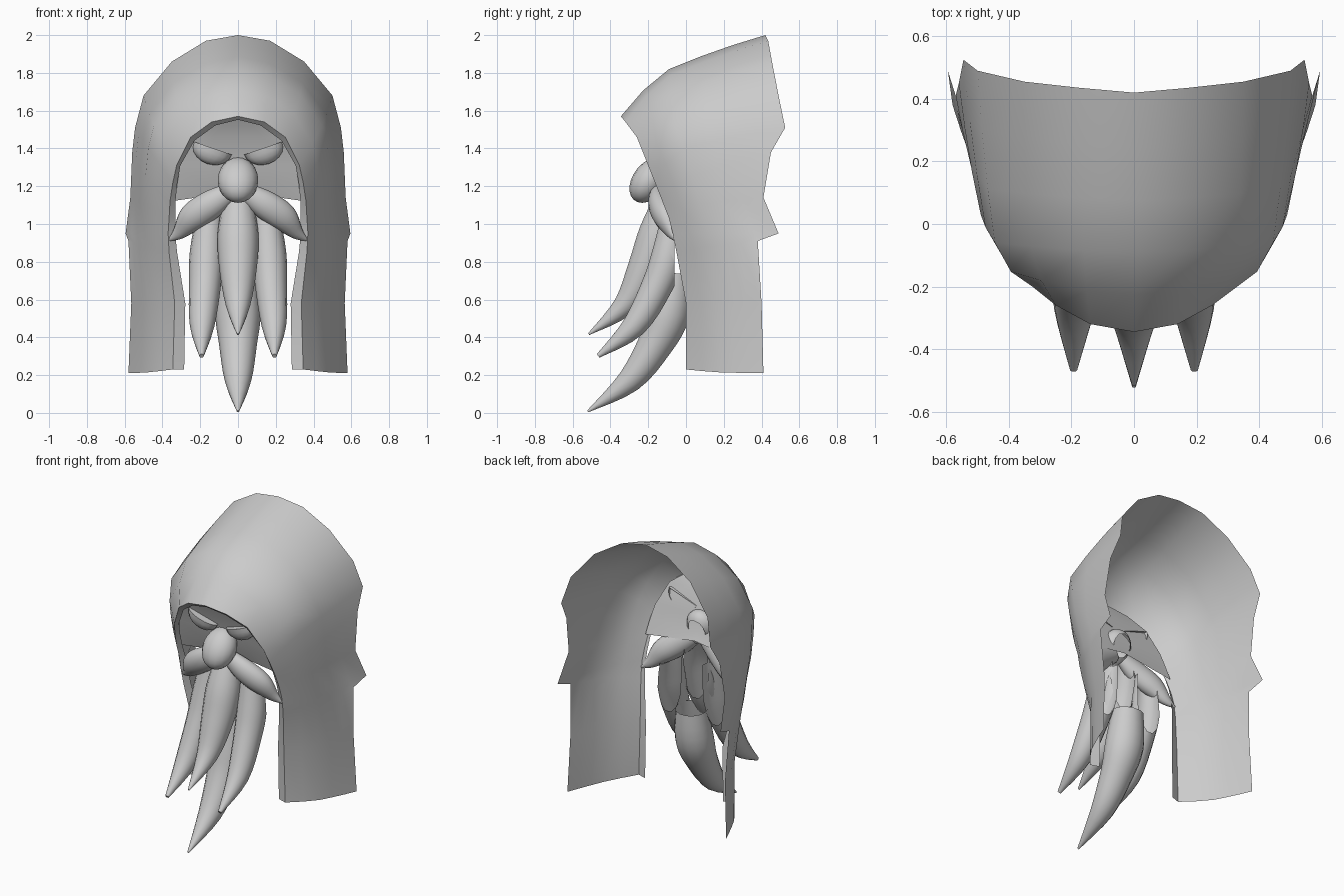
import bpy, bmesh, math
from mathutils import Vector

if "Cube" in bpy.data.objects:
    bpy.data.objects.remove(bpy.data.objects["Cube"])

grey = bpy.data.materials.new("grey")
grey.diffuse_color = (0.6, 0.6, 0.6, 1)
grey.use_nodes = True
grey.node_tree.nodes["Principled BSDF"].inputs["Base Color"].default_value = grey.diffuse_color


def finish(name, bm, angle=45):
    bmesh.ops.remove_doubles(bm, verts=bm.verts, dist=0.0005)
    mesh = bpy.data.meshes.new(name)
    bm.to_mesh(mesh)
    bm.free()
    ob = bpy.data.objects.new(name, mesh)
    bpy.context.collection.objects.link(ob)
    mesh.materials.append(grey)
    bpy.ops.object.select_all(action='DESELECT')
    ob.select_set(True)
    bpy.context.view_layer.objects.active = ob
    bpy.ops.object.shade_smooth_by_angle(angle=math.radians(angle))
    return ob


def skin(bm, rows, closed=False):
    """Join rows of points with quads."""
    vs = [[bm.verts.new(p) for p in r] for r in rows]
    n = len(rows[0])
    for a, b in zip(vs, vs[1:]):
        for i in range(n if closed else n - 1):
            j = (i + 1) % n
            bm.faces.new((a[i], b[i], b[j], a[j]))
    return vs


def cut(bm, co, no):
    """Remove everything in front of a plane."""
    bmesh.ops.bisect_plane(bm, geom=bm.verts[:] + bm.edges[:] + bm.faces[:],
                           plane_co=co, plane_no=no, clear_outer=True)


def both_sides(row):
    """Mirror a half arch (crown to hem) into a full one."""
    return [Vector((-p[0], p[1], p[2])) for p in row[:0:-1]] + [Vector(p) for p in row]


# Hood: three arches from crown to hem, swept from front rim to open back
front = [(0, -.345, 1.57), (.14, -.32, 1.54), (.25, -.26, 1.46), (.325, -.2, 1.31),
         (.345, -.165, 1.22), (.36, -.125, 1.12), (.365, -.09, 1.03), (.37, -.07, .95),
         (.365, -.05, .85), (.335, 0, .58), (.345, 0, .23)]
middle = [(0, -.09, 1.82), (.16, -.085, 1.785), (.33, -.07, 1.685), (.445, -.06, 1.52),
          (.475, -.01, 1.40), (.49, .03, 1.25), (.49, .07, 1.10), (.495, .12, .95),
          (.49, .13, .88), (.465, .16, .58), (.475, .175, .215)]
back = [(0, .42, 2), (.17, .435, 1.97), (.35, .455, 1.86), (.5, .49, 1.68),
        (.545, .525, 1.51), (.56, .45, 1.38), (.57, .41, 1.14), (.595, .49, .95),
        (.58, .38, .91), (.565, .40, .58), (.58, .41, .21)]
F, M, B = both_sides(front), both_sides(middle), both_sides(back)
k = 0.4
rows = []
for t in (0, .2, .4, .6, .8, 1):
    wf = (t - k) * (t - 1) / k
    wm = t * (t - 1) / (k * (k - 1))
    wb = t * (t - k) / (1 - k)
    lin = max(0, (t - k) / (1 - k))
    ease = .75 if t > k else 0          # flatter toward the back
    rows.append([(f * wf + m * wm + b * wb) * (1 - ease) + m.lerp(b, lin) * ease
                 for f, m, b in zip(F, M, B)])
bm = bmesh.new()
skin(bm, rows)
finish("hood", bm, 60)

# Narrow lip folded in behind the front rim, wider toward the hem
lip = []
for x, y, z in front:
    w = .02 + .04 * min(1, max(0, (1.3 - z) / .8))
    lip.append((max(0, x - w), y + .02, z - (.018 if z > 1.4 else 0)))
bm = bmesh.new()
skin(bm, [both_sides(lip), F])
finish("hood_lip", bm, 30)

# Face panel filling the upper part of the opening
bm = bmesh.new()
skin(bm, [[(x * u, y * .72, z + (.05 * (1 - abs(u)) if z < 1.15 else 0))
           for u in (-1, -.5, 0, .5, 1)] for x, y, z in front[:6]])
finish("face_panel", bm)


def spline(pts, steps=4):
    """Smooth points of any dimension."""
    out = []
    P = [pts[0]] + list(pts) + [pts[-1]]
    for i in range(1, len(P) - 2):
        for s in range(steps):
            t = s / steps
            out.append([.5 * (2 * b + (c - a) * t + (2 * a - 5 * b + 4 * c - d) * t * t
                              + (3 * b - a - 3 * c + d) * t ** 3)
                        for a, b, c, d in zip(*P[i - 1:i + 3])])
    return out + [list(pts[-1])]


def lock(name, pts, hint, flat=.7, back_cut=None, sides=14):
    """Tapered lock of hair, open at the root; points are x, y, z, half width."""
    path = spline(pts)
    rings = []
    for i, p in enumerate(path):
        a, b = path[max(i - 1, 0)], path[min(i + 1, len(path) - 1)]
        tan = (Vector(b[:3]) - Vector(a[:3])).normalized()
        across = (hint - tan * hint.dot(tan)).normalized()
        up = tan.cross(across)
        r = max(p[3], .004)
        rings.append([Vector(p[:3]) + across * r * math.cos(q) + up * r * flat * math.sin(q)
                      for q in (2 * math.pi * j / sides for j in range(sides))])
    bm = bmesh.new()
    vs = skin(bm, rings, True)
    bm.faces.new(vs[-1])
    bmesh.ops.recalc_face_normals(bm, faces=bm.faces)
    if back_cut is not None:
        cut(bm, (0, back_cut, 0), (0, 1, 0))
    finish(name, bm)


# Beard
X = Vector((1, 0, 0))
lock("beard_top", [(0, -.10, 1.12, .08), (0, -.15, .95, .108), (0, -.215, .77, .10),
                   (0, -.325, .57, .065), (0, -.515, .417, .006)], X, .95, -.1)
lock("beard_bottom", [(0, -.06, .74, .10), (0, -.09, .53, .12), (0, -.165, .36, .10),
                      (0, -.30, .17, .07), (0, -.52, .008, .006)], X, .95)
for s, side in ((-1, "left"), (1, "right")):
    lock("beard_" + side, [(s * .15, -.06, 1.05, .07), (s * .165, -.09, .85, .09),
                           (s * .175, -.15, .68, .085), (s * .19, -.275, .46, .065),
                           (s * .193, -.465, .302, .012)], X, 1, -.06)
    # Moustache
    lock("moustache_" + side, [(s * .04, -.15, 1.17, .05), (s * .14, -.14, 1.105, .075),
                               (s * .24, -.11, 1.035, .075), (s * .31, -.075, .955, .038),
                               (s * .365, -.055, .915, .006)], Vector((s, 0, 1)), .8)
    # Brow: lower half of a tilted egg with a flat top, open against the panel
    bm = bmesh.new()
    bmesh.ops.create_uvsphere(bm, u_segments=16, v_segments=10, radius=1)
    cut(bm, (0, 0, 0), (0, 0, 1))
    bmesh.ops.holes_fill(bm, edges=[e for e in bm.edges if e.is_boundary])
    cut(bm, (0, .15, 0), (0, 1, 0))
    tilt = s * .33
    for v in bm.verts:
        x, y, z = v.co.x * .108, v.co.y * .055, v.co.z * .088
        v.co = (s * .135 + x * math.cos(tilt) - z * math.sin(tilt), -.165 + y,
                1.402 + x * math.sin(tilt) + z * math.cos(tilt))
    finish("brow_" + side, bm)

# Nose: egg leaning back at the top, open behind
bm = bmesh.new()
bmesh.ops.create_uvsphere(bm, u_segments=16, v_segments=12, radius=1)
cut(bm, (0, .8, 0), (0, 1, 0))
for v in bm.verts:
    v.co = (v.co.x * .107, v.co.y * .1 - .192 + v.co.z * .04, v.co.z * .12 + 1.232)
finish("nose", bm)
